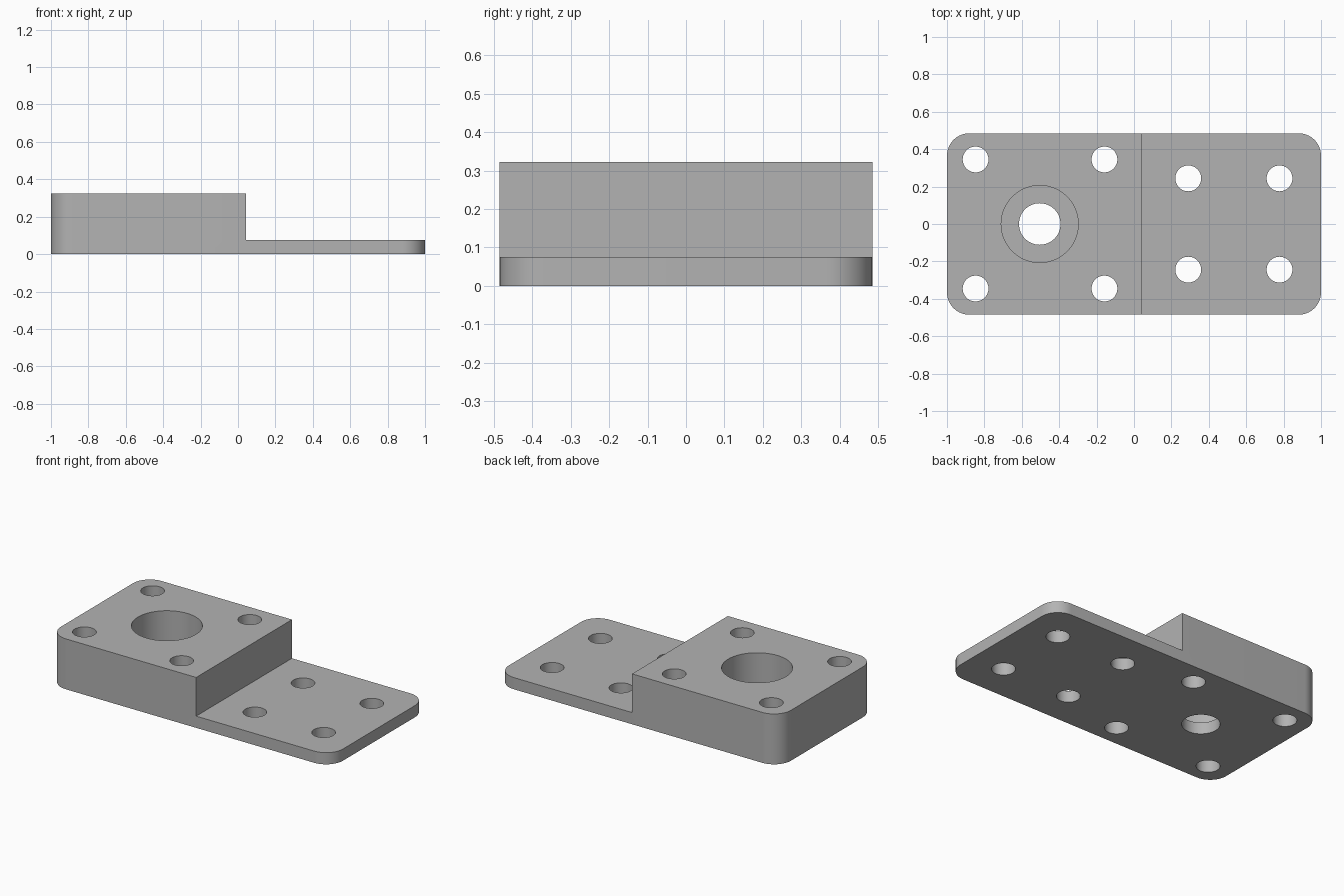
import bpy, bmesh, math

if "Cube" in bpy.data.objects:
    bpy.data.objects.remove(bpy.data.objects["Cube"], do_unlink=True)

HALF_X, HALF_Y = 1.0, 0.485
BLOCK_TOP, PLATE_TOP = 0.323, 0.075
STEP_X = 0.043
CORNER = 0.12

grey = bpy.data.materials.new("machined grey")
grey.use_nodes = True
colour = (0.45, 0.45, 0.45, 1)
grey.diffuse_color = colour
grey.node_tree.nodes["Principled BSDF"].inputs["Base Color"].default_value = colour


def prism(name, outline, z0, z1):
    """Extrude a flat outline from z0 to z1."""
    bm = bmesh.new()
    face = bm.faces.new([bm.verts.new((x, y, z0)) for x, y in outline])
    top = bmesh.ops.extrude_face_region(bm, geom=[face])["geom"]
    bmesh.ops.translate(bm, vec=(0, 0, z1 - z0),
                        verts=[v for v in top if isinstance(v, bmesh.types.BMVert)])
    bmesh.ops.recalc_face_normals(bm, faces=bm.faces)
    mesh = bpy.data.meshes.new(name)
    bm.to_mesh(mesh)
    bm.free()
    mesh.materials.append(grey)
    obj = bpy.data.objects.new(name, mesh)
    bpy.context.collection.objects.link(obj)
    return obj


def arc(cx, cy, r, start, sweep, steps):
    return [(cx + r * math.cos(start + sweep * i / steps),
             cy + r * math.sin(start + sweep * i / steps)) for i in range(steps)]


def cut(target, cutter):
    """Subtract the cutter from the target, then discard it."""
    cutter.hide_render = True
    mod = target.modifiers.new(cutter.name, "BOOLEAN")
    mod.operation, mod.solver, mod.object = "DIFFERENCE", "EXACT", cutter
    bpy.context.view_layer.objects.active = target
    bpy.ops.object.modifier_apply(modifier=mod.name)
    bpy.data.objects.remove(cutter, do_unlink=True)


def bore(target, x, y, r, z0, z1, steps=48):
    cut(target, prism("bore", arc(x, y, r, 0, math.tau, steps), z0, z1))


# Rounded rectangular body
outline = []
for k, (sx, sy) in enumerate([(1, 1), (-1, 1), (-1, -1), (1, -1)]):
    cx, cy = sx * (HALF_X - CORNER), sy * (HALF_Y - CORNER)
    outline += arc(cx, cy, CORNER, k * math.pi / 2, math.pi / 2, 16)
    end = (k + 1) * math.pi / 2
    outline.append((cx + CORNER * math.cos(end), cy + CORNER * math.sin(end)))
body = prism("stepped_mounting_block", outline, 0, BLOCK_TOP)

# Step down to the thin plate
cut(body, prism("step", [(STEP_X, -1), (2, -1), (2, 1), (STEP_X, 1)], PLATE_TOP, 1))

# Counterbored main hole
bore(body, -0.504, 0, 0.206, PLATE_TOP, 1, 72)
bore(body, -0.504, 0, 0.111, -1, 1, 64)

# Through holes in the block and the plate
for side in (-1, 1):
    for x, y in [(-0.847, 0.345), (-0.158, 0.345), (0.29, 0.244), (0.778, 0.244)]:
        bore(body, x, side * y, 0.069, -1, 1)

# Smooth round walls, sharp edges
bpy.ops.object.select_all(action="DESELECT")
body.select_set(True)
bpy.context.view_layer.objects.active = body
bpy.ops.object.shade_smooth_by_angle(angle=math.radians(30))
